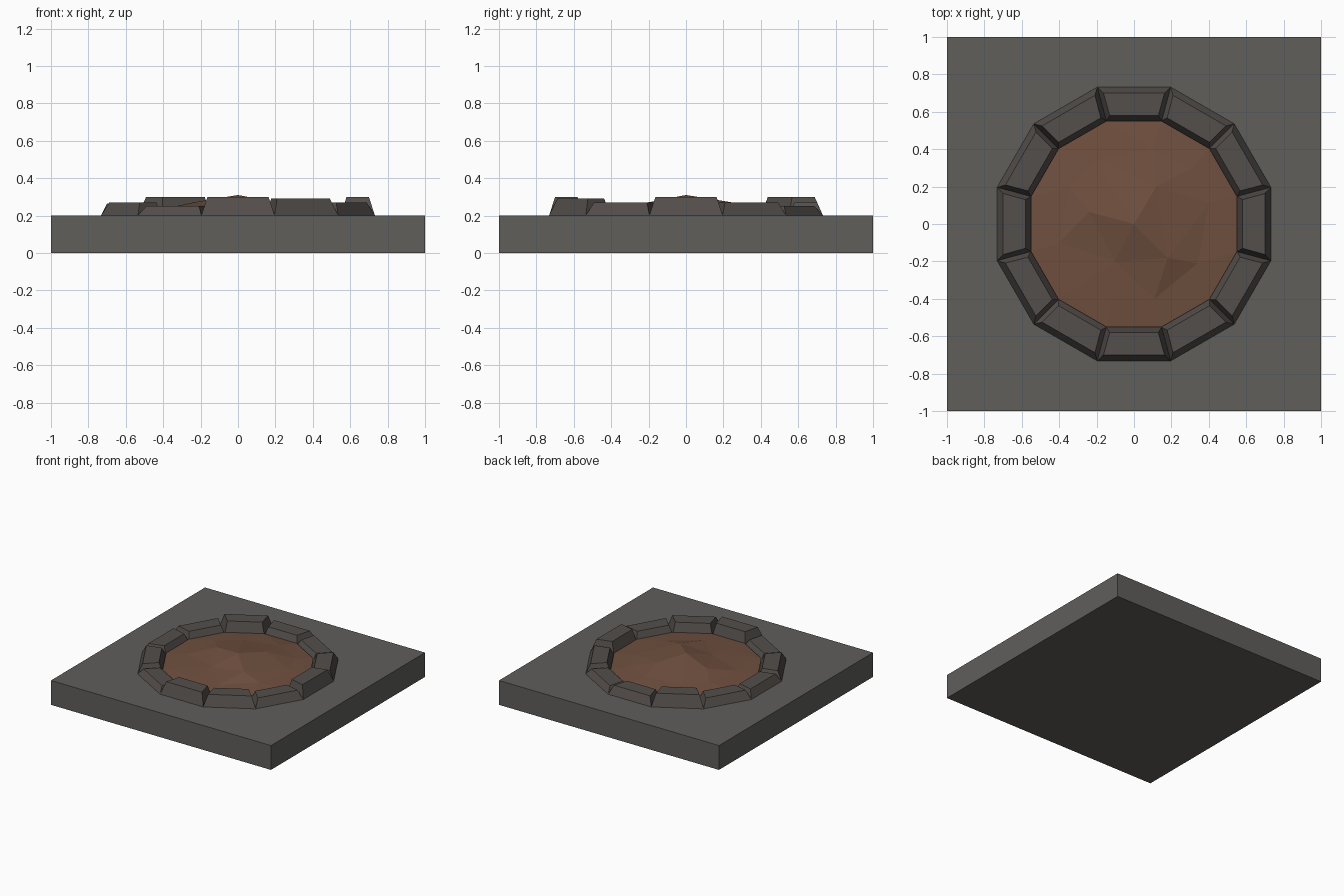
import bpy, math
from mathutils import Vector, Matrix
from mathutils.geometry import delaunay_2d_cdt

if "Cube" in bpy.data.objects:
    bpy.data.objects.remove(bpy.data.objects["Cube"])


def material(name, rgb):
    m = bpy.data.materials.new(name)
    m.diffuse_color = (*rgb, 1)
    m.use_nodes = True
    m.node_tree.nodes["Principled BSDF"].inputs["Base Color"].default_value = m.diffuse_color
    return m


def add_mesh(name, verts, faces, mat):
    me = bpy.data.meshes.new(name)
    me.from_pydata(verts, [], faces)
    me.materials.append(mat)
    ob = bpy.data.objects.new(name, me)
    bpy.context.collection.objects.link(ob)
    return ob


slab_mat = material("slab_grey", (0.115, 0.112, 0.105))
stone_mat = material("stone_grey", (0.088, 0.077, 0.071))
earth_mat = material("earth_brown", (0.16, 0.08, 0.05))

# square ground slab
bpy.ops.mesh.primitive_cube_add(size=1, location=(0, 0, 0.1))
slab = bpy.context.object
slab.name = "ground_slab"
slab.scale = (2, 2, 0.2)
slab.data.materials.append(slab_mat)

# ring of twelve tapered stones with uneven heights, starting at +x
BASE = 0.2
tops = [0.30, 0.27, 0.25, 0.27, 0.30, 0.27, 0.265, 0.27, 0.25, 0.30, 0.29, 0.27]
low = [(0.55, -0.149), (0.732, -0.197), (0.732, 0.197), (0.55, 0.149)]
high = [(0.58, -0.13), (0.70, -0.163), (0.70, 0.163), (0.58, 0.13)]
faces = [(3, 2, 1, 0), (4, 5, 6, 7), (0, 1, 5, 4),
         (1, 2, 6, 5), (2, 3, 7, 6), (3, 0, 4, 7)]
for i, top in enumerate(tops):
    turn = Matrix.Rotation(math.radians(30 * i), 3, 'Z')
    verts = [turn @ Vector((x, y, BASE)) for x, y in low]
    verts += [turn @ Vector((x, y, top)) for x, y in high]
    add_mesh(f"ring_stone_{i + 1}", verts, faces, stone_mat)

# low faceted earth mound inside the ring
points = [(0, 0, 0.31),
          (0.12, 0.20, 0.278), (-0.24, 0.065, 0.27), (0.18, -0.18, 0.275),
          (-0.10, -0.20, 0.25), (-0.35, 0.20, 0.24), (0.10, 0.40, 0.245),
          (0.40, 0.11, 0.235), (0.34, -0.21, 0.24), (0.11, -0.40, 0.235),
          (-0.40, -0.10, 0.235), (-0.37, -0.38, 0.225), (0.31, 0.30, 0.235),
          (-0.12, -0.39, 0.235), (-0.20, 0.34, 0.24)]
for i in range(12):
    a = math.radians(15 + 30 * i)
    points.append((0.57 * math.cos(a), 0.57 * math.sin(a), 0.22))
flat = [Vector(p[:2]) for p in points]
_, _, tris, origins, _, _ = delaunay_2d_cdt(flat, [], [], 0, 1e-5)
mound_faces = [tuple(origins[v][0] for v in t) for t in tris]
add_mesh("earth_mound", points, mound_faces, earth_mat)
